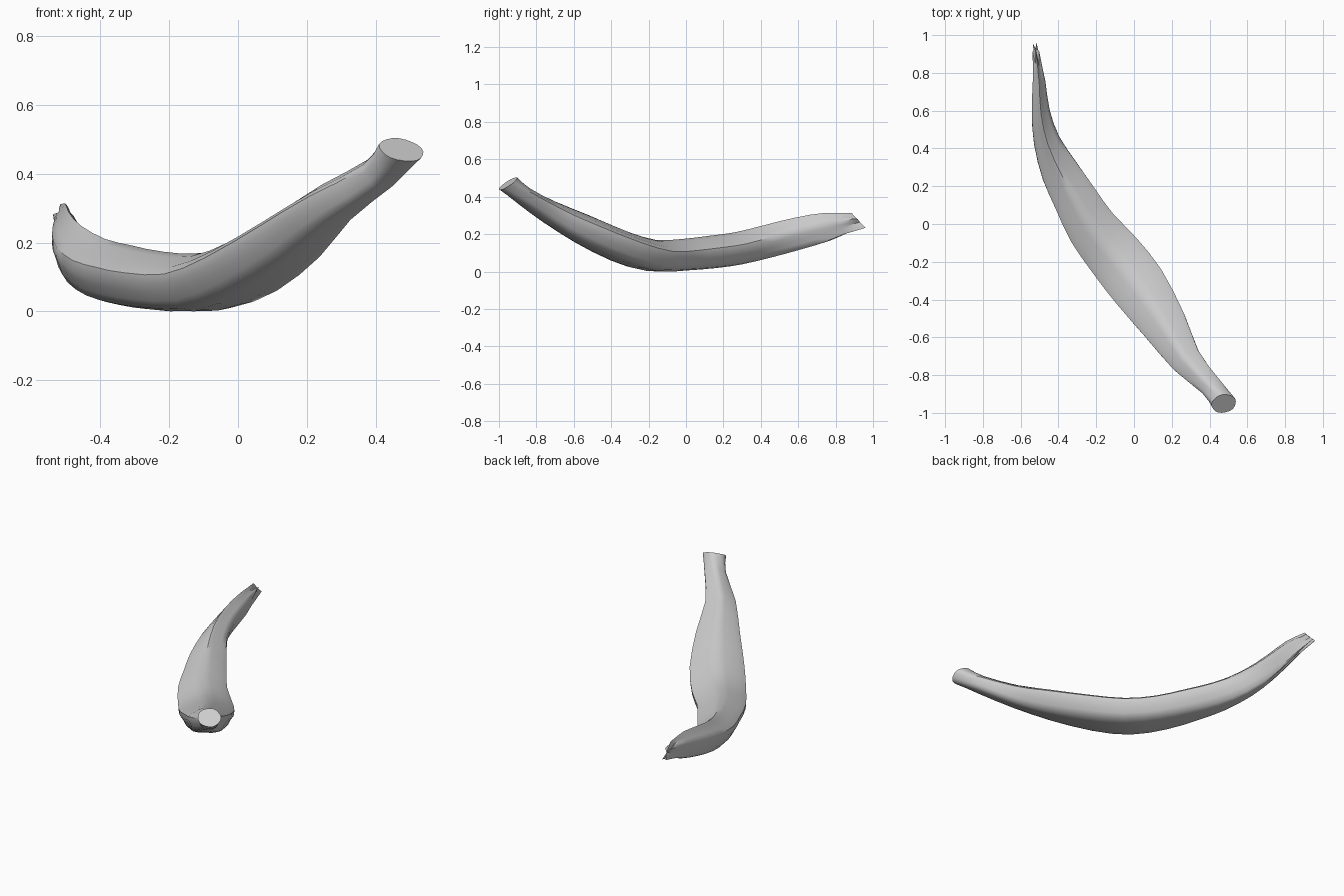
import bpy, bmesh, math
from mathutils import Vector

if "Cube" in bpy.data.objects:
    bpy.data.objects.remove(bpy.data.objects["Cube"])

N = 20     # points per cross-section
STEPS = 2  # rings per station

# centre x, y, z, half width, half height, ridge strength, taper above and below
STATIONS = [
    (0.475, -0.95, 0.475, 0.066, 0.055, 0.02, 0.0),
    (0.408, -0.86, 0.408, 0.058, 0.050, 0.06, 0.0),
    (0.275, -0.72, 0.322, 0.084, 0.062, 0.07, 0.1),
    (0.165, -0.54, 0.230, 0.121, 0.079, 0.07, 0.1),
    (0.028, -0.335, 0.138, 0.150, 0.084, 0.07, 0.05),
    (-0.100, -0.17, 0.090, 0.148, 0.084, 0.07, 0.0),
    (-0.222, -0.02, 0.094, 0.134, 0.084, 0.07, 0.05),
    (-0.312, 0.135, 0.109, 0.118, 0.087, 0.07, 0.15),
    (-0.393, 0.28, 0.129, 0.102, 0.087, 0.07, 0.3),
    (-0.462, 0.44, 0.167, 0.072, 0.088, 0.08, 0.4),
    (-0.494, 0.60, 0.208, 0.049, 0.086, 0.09, 0.4),
    (-0.503, 0.76, 0.245, 0.034, 0.075, 0.10, 0.3),
    (-0.516, 0.88, 0.268, 0.018, 0.046, 0.12, 0.1),
]


def section(ridge):
    """Five-ridged outline with one ridge up, scaled to fill -1..1."""
    pts = []
    for i in range(N):
        a = 2 * math.pi * i / N
        r = 1 + ridge * math.cos(5 * a)
        pts.append((r * math.sin(a), r * math.cos(a)))
    us, vs = zip(*pts)
    fit = lambda t, s: 2 * (t - min(s)) / (max(s) - min(s)) - 1
    return [(fit(u, us), fit(v, vs)) for u, v in pts]


def refine(rows):
    """Smooth the station list with a Catmull-Rom spline."""
    out = []
    for k in range(len(rows) - 1):
        quad = [rows[max(k - 1, 0)], rows[k], rows[k + 1], rows[min(k + 2, len(rows) - 1)]]
        for s in range(STEPS):
            t = s / STEPS
            out.append([0.5 * (2 * b + (c - a) * t + (2 * a - 5 * b + 4 * c - d) * t * t
                               + (3 * b - a - 3 * c + d) * t ** 3)
                        for a, b, c, d in zip(*quad)])
    return out + [list(rows[-1])]


rows = refine(STATIONS)
centres = [Vector(s[:3]) for s in rows]
last = len(rows) - 1
bm = bmesh.new()
rings = []
for k, (x, y, z, w, h, ridge, taper) in enumerate(rows):
    t = (centres[min(k + 1, last)] - centres[max(k - 1, 0)]).normalized()
    side = Vector((t.y, -t.x, 0)).normalized()
    up = side.cross(t).normalized()
    # the cut across the stem end is oblique and eases into the square sections
    blend = max(0.0, 1 - k / 2)
    side = side.lerp(Vector((0.97, 0.2, -0.1)), blend)
    up = up.lerp(Vector((-0.15, 0.85, 0.6)), blend)
    ring = []
    for i, (u, v) in enumerate(section(ridge)):
        p = centres[k] + side * u * (1 - taper * v * v) * w + up * v * h
        if k == last:  # torn tip: lower ridges reach furthest, valleys are nicked
            p += t * (0.045 - 0.03 * v if i % 4 == 0 else 0.0 if i % 2 else -0.03)
        ring.append(bm.verts.new(p))
    rings.append(ring)

# skin
for a, b in zip(rings, rings[1:]):
    for i in range(N):
        j = (i + 1) % N
        bm.faces.new((a[i], a[j], b[j], b[i]))

# stem end and torn tip
bm.faces.new(rings[0])
hub = bm.verts.new((-0.522, 0.93, 0.268))
for i in range(N):
    bm.faces.new((rings[-1][i], rings[-1][(i + 1) % N], hub))
bmesh.ops.recalc_face_normals(bm, faces=bm.faces)

# rest on the ground
low = min(v.co.z for v in bm.verts)
bmesh.ops.translate(bm, verts=bm.verts, vec=(0, 0, -low))

mesh = bpy.data.meshes.new("fruit_peel")
bm.to_mesh(mesh)
bm.free()
obj = bpy.data.objects.new("fruit_peel", mesh)
bpy.context.collection.objects.link(obj)
bpy.context.view_layer.objects.active = obj
obj.select_set(True)
bpy.ops.object.shade_smooth_by_angle(angle=math.radians(40))
